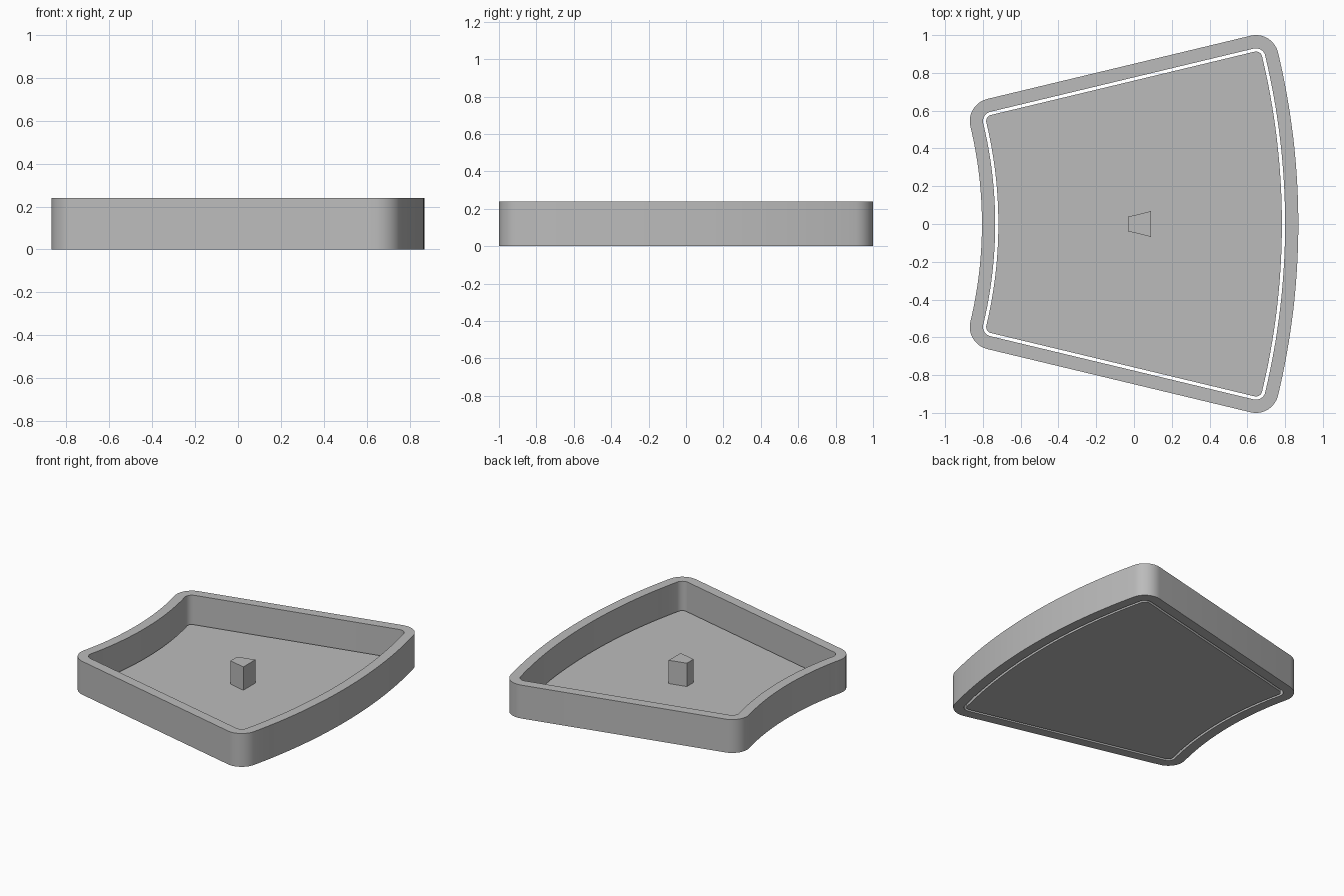
import bpy
import math

cube = bpy.data.objects.get("Cube")
if cube:
    bpy.data.objects.remove(cube, do_unlink=True)

CENTRE_X = -3.02           # centre of both curved ends
R_IN, R_OUT = 2.335, 3.77  # radii through the corner centres
HALF = math.radians(13.5)
HEIGHT, FLOOR, POST_TOP = 0.24, 0.037, 0.205

grey = bpy.data.materials.new("plain grey")
grey.use_nodes = True
colour = (0.5, 0.5, 0.5, 1)
grey.diffuse_color = colour
grey.node_tree.nodes["Principled BSDF"].inputs["Base Color"].default_value = colour


def arc(cx, cy, r, start, end, steps):
    return [(cx + r * math.cos(start + (end - start) * i / steps),
             cy + r * math.sin(start + (end - start) * i / steps))
            for i in range(steps + 1)]


def sector(offset):
    """Ring-sector outline grown by offset, with rounded corners."""
    def corner(radius, angle, start):
        return arc(CENTRE_X + radius * math.cos(angle), radius * math.sin(angle),
                   offset, start, start + math.pi / 2, 10)
    quarter = math.pi / 2
    return (arc(CENTRE_X, 0, R_OUT + offset, -HALF, HALF, 32)[1:-1]
            + corner(R_OUT, HALF, HALF)
            + corner(R_IN, HALF, HALF + quarter)
            + arc(CENTRE_X, 0, R_IN - offset, HALF, -HALF, 32)[1:-1]
            + corner(R_IN, -HALF, math.pi - HALF)
            + corner(R_OUT, -HALF, -HALF - quarter))


def add_object(name, verts, faces):
    mesh = bpy.data.meshes.new(name)
    mesh.from_pydata(verts, [], faces)
    mesh.materials.append(grey)
    obj = bpy.data.objects.new(name, mesh)
    bpy.context.collection.objects.link(obj)
    bpy.ops.object.select_all(action="DESELECT")
    obj.select_set(True)
    bpy.context.view_layer.objects.active = obj
    bpy.ops.object.shade_smooth_by_angle(angle=math.radians(30))
    return obj


def prism(name, outline, z0, z1):
    n = len(outline)
    verts = [(x, y, z) for z in (z0, z1) for x, y in outline]
    sides = [(i, (i + 1) % n, n + (i + 1) % n, n + i) for i in range(n)]
    return add_object(name, verts, sides + [tuple(reversed(range(n))),
                                            tuple(range(n, 2 * n))])


def wall(name, outer, inner, z0, z1):
    # Four loops, joined one to the next all the way round the section
    n = len(outer)
    loops = ((outer, z0), (outer, z1), (inner, z1), (inner, z0))
    verts = [(x, y, z) for loop, z in loops for x, y in loop]
    faces = [(a * n + i, a * n + (i + 1) % n, b * n + (i + 1) % n, b * n + i)
             for a, b in ((0, 1), (1, 2), (2, 3), (3, 0)) for i in range(n)]
    return add_object(name, verts, faces)


# Rim and the loose floor panel inside it, with a narrow gap between
wall("rim_wall", sector(0.12), sector(0.05), 0, HEIGHT)
prism("floor_panel", sector(0.033), 0, FLOOR)

# Small tapered post standing on the floor
prism("centre_post", [(-0.033, -0.038), (0.09, -0.068), (0.09, 0.068), (-0.033, 0.038)],
      FLOOR, POST_TOP)
